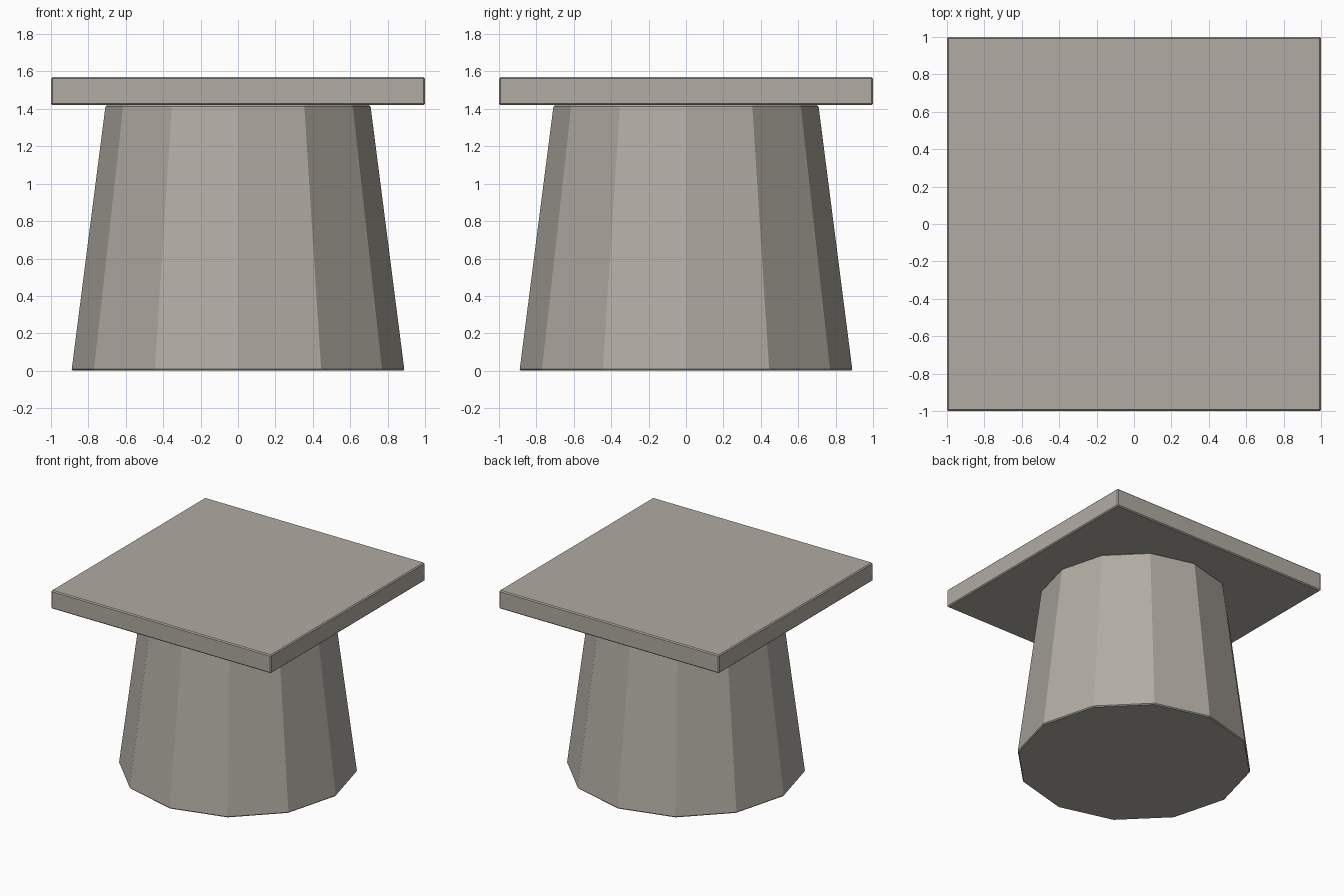
import bpy

if "Cube" in bpy.data.objects:
    bpy.data.objects.remove(bpy.data.objects["Cube"])

stone = bpy.data.materials.new("warm_grey_stone")
stone.diffuse_color = (0.44, 0.41, 0.365, 1)
stone.use_nodes = True
stone.node_tree.nodes["Principled BSDF"].inputs["Base Color"].default_value = stone.diffuse_color


def finish(name, bevel):
    """Name the active object, colour it and soften its sharp rims."""
    obj = bpy.context.object
    obj.name = name
    obj.data.materials.append(stone)
    mod = obj.modifiers.new("rim_bevel", 'BEVEL')
    mod.width = bevel
    mod.segments = 1
    mod.limit_method = 'ANGLE'
    mod.angle_limit = 0.9  # leaves the 30 degree side edges crisp
    return obj


BASE_TOP, TOP = 1.42, 1.57

# Tapered twelve-sided pedestal, corners on the axes
bpy.ops.mesh.primitive_cone_add(vertices=12, radius1=0.89, radius2=0.708,
                                depth=BASE_TOP, location=(0, 0, BASE_TOP / 2))
finish("pedestal", 0.008)

# Square slab on top
bpy.ops.mesh.primitive_cube_add(size=1, location=(0, 0, (BASE_TOP + TOP) / 2))
bpy.context.object.scale = (2, 2, TOP - BASE_TOP)
bpy.ops.object.transform_apply(location=False, rotation=False, scale=True)
finish("top_slab", 0.008)
